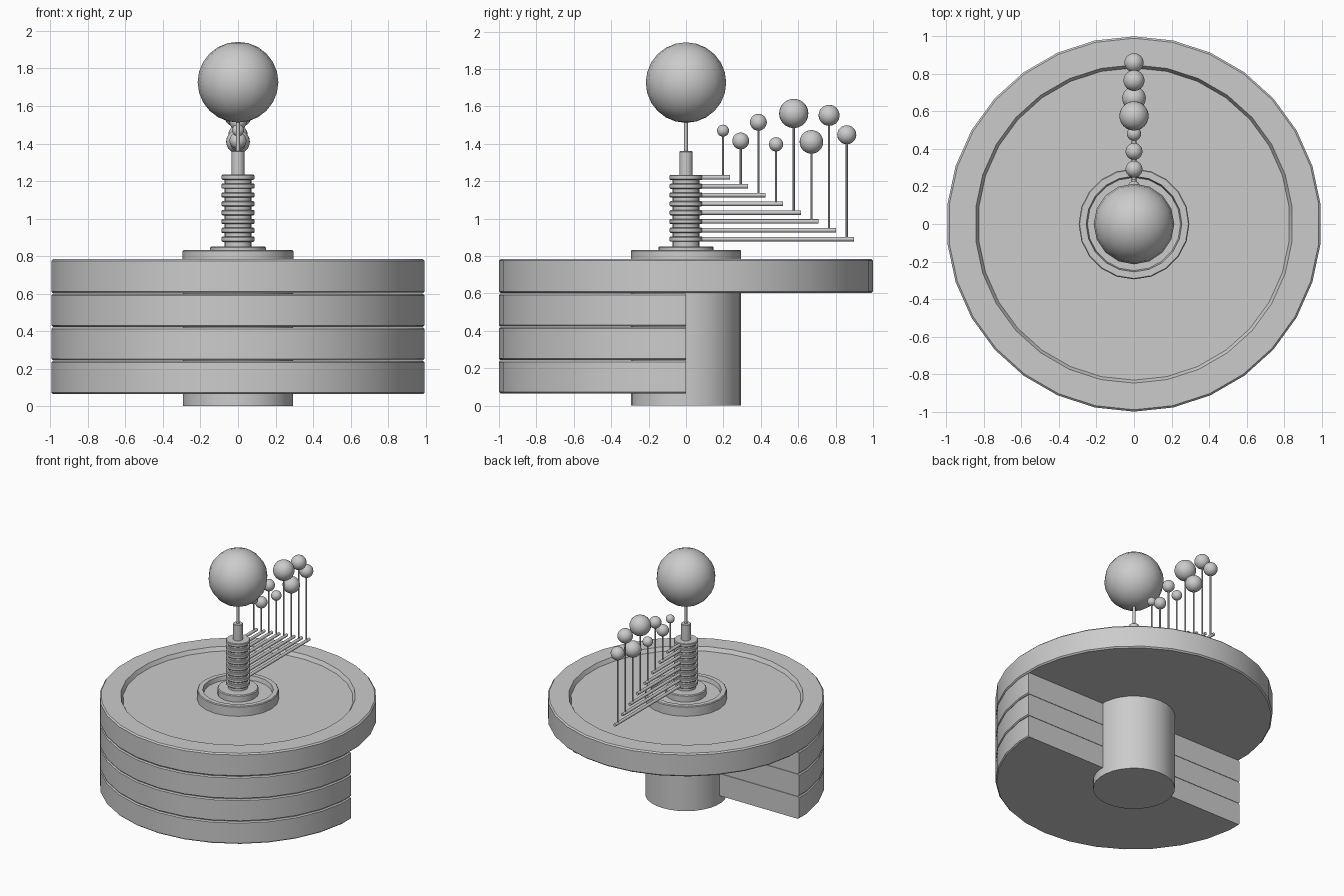
import bpy, bmesh, math

if "Cube" in bpy.data.objects:
    bpy.data.objects.remove(bpy.data.objects["Cube"])


def finish(name, bm, angle=35):
    bmesh.ops.recalc_face_normals(bm, faces=bm.faces[:])
    mesh = bpy.data.meshes.new(name)
    bm.to_mesh(mesh)
    bm.free()
    ob = bpy.data.objects.new(name, mesh)
    bpy.context.collection.objects.link(ob)
    bpy.ops.object.select_all(action='DESELECT')
    ob.select_set(True)
    bpy.context.view_layer.objects.active = ob
    bpy.ops.object.shade_smooth_by_angle(angle=math.radians(angle))
    return ob


def lathe(name, profile, sides, y=0.0, half=False):
    """Revolve (radius, z) points round a vertical axis and cap both ends."""
    bm = bmesh.new()
    rings = []
    for r, z in profile:
        ring = []
        for i in range(sides):
            a = math.pi / 2 + 2 * math.pi * i / sides
            ring.append(bm.verts.new((r * math.cos(a), y + r * math.sin(a), z)))
        rings.append(ring)
    for lo, hi in zip(rings, rings[1:]):
        for i in range(sides):
            j = (i + 1) % sides
            bm.faces.new((lo[i], lo[j], hi[j], hi[i]))
    bm.faces.new(rings[0])
    bm.faces.new(rings[-1])
    if half:
        cut = bmesh.ops.bisect_plane(
            bm, geom=bm.verts[:] + bm.edges[:] + bm.faces[:],
            plane_co=(0, 0, 0), plane_no=(0, 1, 0), clear_outer=True)
        edges = [e for e in cut['geom_cut'] if isinstance(e, bmesh.types.BMEdge)]
        bmesh.ops.holes_fill(bm, edges=edges)
    return finish(name, bm)


def ball(name, r, y, z, segs, rings):
    bm = bmesh.new()
    bmesh.ops.create_uvsphere(bm, u_segments=segs, v_segments=rings, radius=r)
    bmesh.ops.translate(bm, verts=bm.verts[:], vec=(0, y, z))
    return finish(name, bm, 60)


def drum(r, z0, z1, b):
    return [(r - b, z0), (r, z0 + b), (r, z1 - b), (r - b, z1)]


# Base: column, three half drums, full top plate with recessed floor
lathe("base_column", [(0.295, 0), (0.295, 0.65)], 30)
for i in range(3):
    z = 0.065 + 0.179 * i
    lathe(f"half_drum_{i + 1}", drum(1.0, z, z + 0.176, 0.008), 30, half=True)
lathe("top_plate", drum(1.0, 0.601, 0.785, 0.01) +
      [(0.848, 0.785), (0.832, 0.755)], 30)

# Collar and flange at the foot of the spindle
lathe("collar", [(0.295, 0.745), (0.295, 0.827), (0.29, 0.833),
                 (0.255, 0.833), (0.248, 0.80)], 20)
lathe("flange", drum(0.148, 0.79, 0.852, 0.006), 20)

# Spindle, tip and sun
lathe("spindle", [(0.072, 0.84), (0.072, 1.225)], 20)
lathe("spindle_tip", drum(0.035, 1.21, 1.36, 0.003), 16)
lathe("sun_rod", [(0.01, 1.35), (0.01, 1.56)], 12)
ball("sun", 0.215, 0, 1.727, 16, 12)

# Orbit arms: planet height and radius, from the inner (top) arm outwards
planets = [(1.470, 0.032), (1.415, 0.045), (1.515, 0.045), (1.397, 0.038),
           (1.562, 0.078), (1.410, 0.063), (1.552, 0.056), (1.448, 0.051)]
for i, (pz, pr) in enumerate(planets):
    n = i + 1
    z = 1.22 - 0.0471 * i
    y = 0.198 + 0.0945 * i
    lathe(f"arm_ring_{n}", drum(0.088, z - 0.014, z + 0.014, 0.005), 20)
    bm = bmesh.new()
    length = y + 0.038 - 0.06
    bmesh.ops.create_cone(bm, cap_ends=True, segments=12, radius1=0.012,
                          radius2=0.012, depth=length)
    for v in bm.verts:
        x, h, d = v.co
        v.co = (x, 0.06 + length / 2 + d, z + h)
    finish(f"arm_{n}", bm)
    lathe(f"planet_rod_{n}", [(0.006, z), (0.006, pz)], 10, y)
    ball(f"planet_{n}", pr, y, pz, 24, 16)
